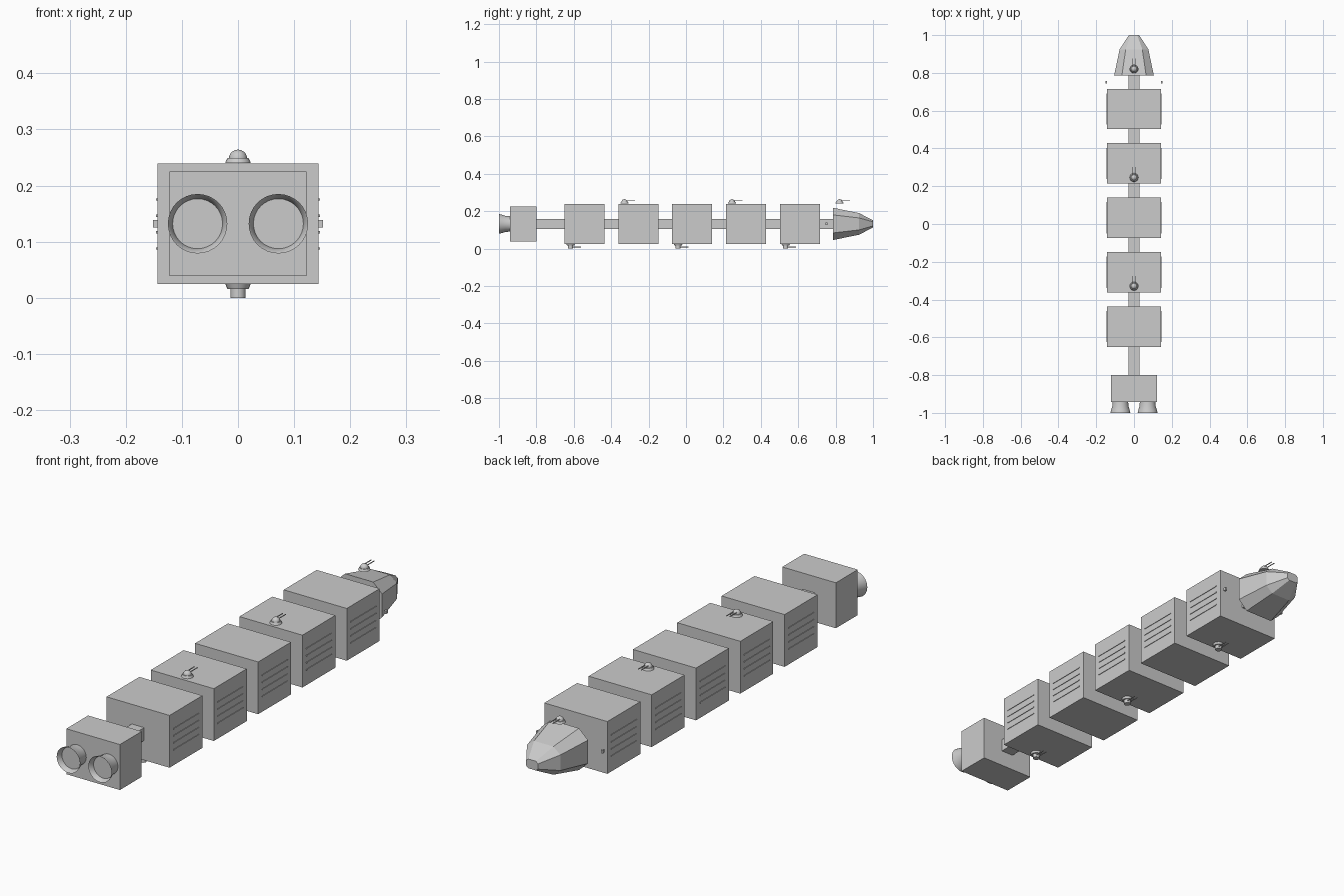
import bpy, bmesh, math
from mathutils import Matrix, Vector

if "Cube" in bpy.data.objects:
    bpy.data.objects.remove(bpy.data.objects["Cube"])

grey = bpy.data.materials.new("hull_grey")
grey.diffuse_color = (0.6, 0.6, 0.6, 1)
grey.use_nodes = True
grey.node_tree.nodes["Principled BSDF"].inputs["Base Color"].default_value = grey.diffuse_color
ZC = 0.132  # height of the ship's axis


def finish(bm, name, smooth=False):
    mesh = bpy.data.meshes.new(name)
    bmesh.ops.recalc_face_normals(bm, faces=bm.faces)
    bm.to_mesh(mesh)
    bm.free()
    obj = bpy.data.objects.new(name, mesh)
    bpy.context.collection.objects.link(obj)
    mesh.materials.append(grey)
    if smooth:
        bpy.ops.object.select_all(action='DESELECT')
        obj.select_set(True)
        bpy.context.view_layer.objects.active = obj
        bpy.ops.object.shade_smooth_by_angle(angle=math.radians(35))
    return obj


def add_box(bm, center, size):
    m = Matrix.Translation(center) @ Matrix.Diagonal((*size, 1))
    bmesh.ops.create_cube(bm, size=1, matrix=m)


def box(name, center, size):
    bm = bmesh.new()
    add_box(bm, center, size)
    return finish(bm, name)


def loft(bm, rings, closed=False, caps=True):
    """Skin a list of rings of points, optionally capping or closing the ends."""
    rows = [[bm.verts.new(p) for p in r] for r in rings]
    pairs = list(zip(rows, rows[1:])) + ([(rows[-1], rows[0])] if closed else [])
    for a, b in pairs:
        for i in range(len(a)):
            j = (i + 1) % len(a)
            bm.faces.new((a[i], a[j], b[j], b[i]))
    if caps and not closed:
        bm.faces.new(rows[0])
        bm.faces.new(rows[-1])


def circle(r, n):
    return [(r * math.cos(2 * math.pi * i / n), r * math.sin(2 * math.pi * i / n)) for i in range(n)]


# central spine
box("spine", (0, 0, ZC), (0.056, 1.62, 0.053))

# five cargo modules with four vent slats on each side
for k in range(5):
    y = -0.543 + 0.288 * k
    box(f"cargo_module_{k + 1}", (0, y, ZC), (0.287, 0.214, 0.215))
    bm = bmesh.new()
    for s in (-1, 1):
        for z in (0.088, 0.117, 0.146, 0.175):
            add_box(bm, (s * 0.1435, y, z), (0.005, 0.165, 0.004))
    finish(bm, f"vent_slats_{k + 1}")

# engine block
box("engine_block", (0, -0.871, ZC), (0.244, 0.142, 0.187))

# flared engine nozzles: hollow bells
bell = [(-0.94, 0.041), (-0.965, 0.043), (-0.985, 0.049), (-1.0, 0.053),
        (-0.998, 0.051), (-0.98, 0.045), (-0.94, 0.038)]
for s, side in ((-1, "left"), (1, "right")):
    bm = bmesh.new()
    loft(bm, [[(s * 0.072 + x, y, ZC + z) for x, z in circle(r, 32)] for y, r in bell], closed=True)
    finish(bm, f"{side}_nozzle", True)
    bm = bmesh.new()
    loft(bm, [[(s * 0.072 + x, y, ZC + z) for x, z in circle(0.0445, 32)] for y in (-0.978, -0.974)])
    finish(bm, f"{side}_nozzle_plate")

# faceted nose: chamfered sections shrinking to a blunt tip
bm = bmesh.new()
rings = []
for y, w, h, cw, ch in ((0.787, 0.105, 0.086, 0.064, 0.048),
                        (0.925, 0.076, 0.058, 0.044, 0.032),
                        (1.0, 0.027, 0.019, 0.017, 0.011)):
    quarter = [(w, ch), (cw, h), (-cw, h), (-w, ch)]
    rings.append([(x, y, ZC + z) for x, z in quarter + [(-x, -z) for x, z in quarter]])
loft(bm, rings)
finish(bm, "nose")

# small thrusters beside the neck
for s, side in ((-1, "left"), (1, "right")):
    box(f"{side}_thruster", (s * 0.147, 0.751, ZC), (0.009, 0.012, 0.013))


def turret(name, y, z, up, profile):
    """Round turret on a flared base, with twin barrels pointing forward."""
    bm = bmesh.new()
    loft(bm, [[(x, y + v, z + up * h) for x, v in circle(r, 20)] for h, r in profile])
    for s in (-1, 1):
        rot = Matrix.Rotation(math.pi / 2, 4, 'X')
        bmesh.ops.create_cone(bm, cap_ends=True, segments=8, radius1=0.002, radius2=0.002, depth=0.05,
                              matrix=Matrix.Translation((s * 0.007, y + 0.03, z + up * 0.016)) @ rot)
    finish(bm, name, True)


dome = [(0, 0.023), (0.009, 0.019)] + [
    (0.009 + 0.015 * math.sin(a), 0.016 * math.cos(a)) for a in (0, 0.3, 0.6, 0.9, 1.2, 1.45)]
drum = [(0, 0.023), (0.009, 0.019), (0.009, 0.0135), (0.025, 0.0135)]
for k in range(3):
    turret(f"top_turret_{k + 1}", -0.329 + 0.575 * k, 0.24, 1, dome)
    turret(f"bottom_turret_{k + 1}", -0.617 + 0.575 * k, 0.025, -1, drum)
